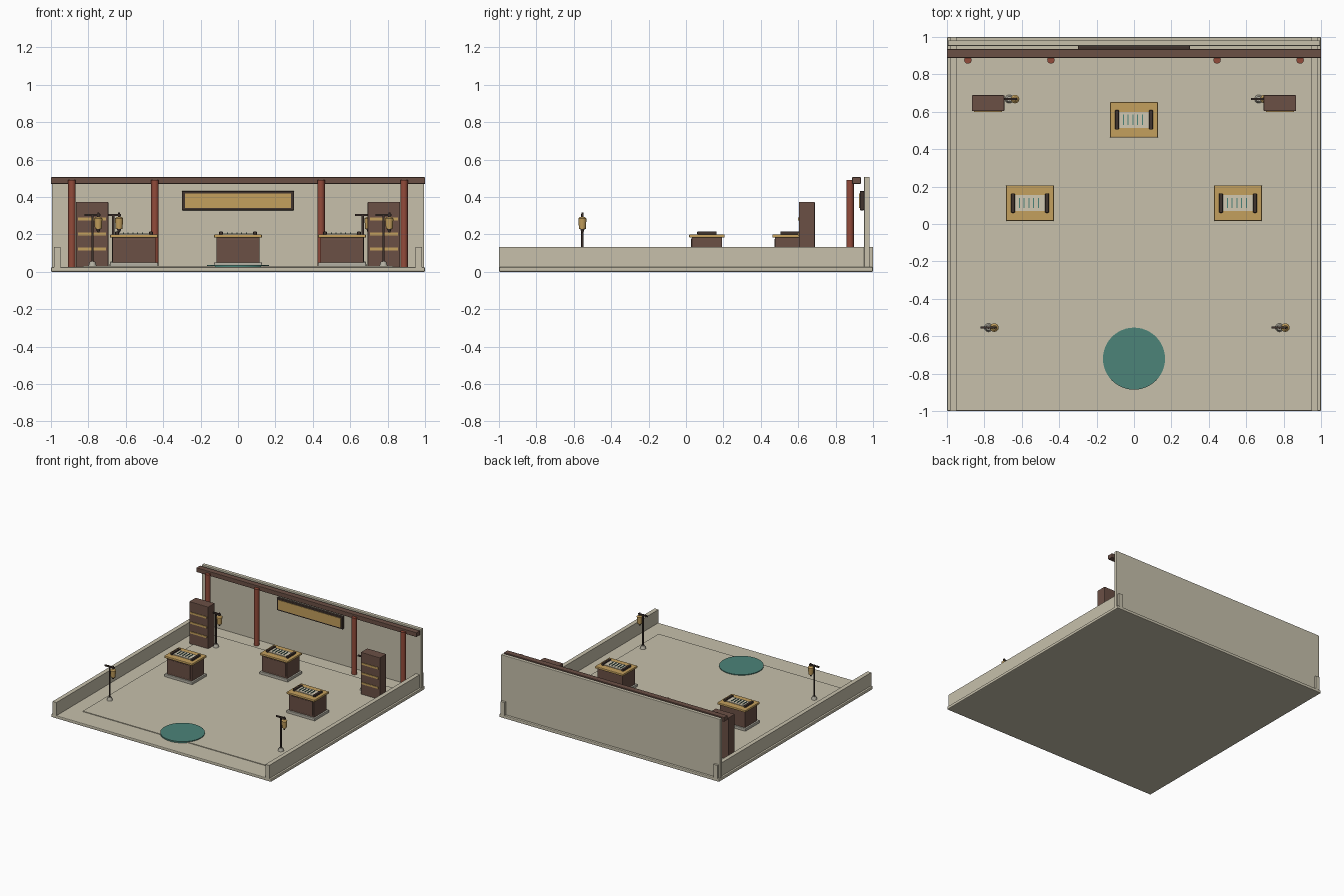
import bpy
import math

cube = bpy.data.objects.get("Cube")
if cube:
    bpy.data.objects.remove(cube, do_unlink=True)


def material(name, r, g, b):
    m = bpy.data.materials.new(name)
    m.use_nodes = True
    m.diffuse_color = (r, g, b, 1)
    m.node_tree.nodes["Principled BSDF"].inputs["Base Color"].default_value = (r, g, b, 1)
    return m


PLASTER = material("pale plaster", .57, .53, .41)
STONE = material("grey stone", .45, .43, .36)
WOOD = material("brown wood", .145, .08, .06)
DARK = material("dark wood", .05, .033, .027)
RED = material("red lacquer", .29, .07, .042)
GOLD = material("warm gold", .55, .35, .11)
TEAL = material("teal", .072, .23, .19)
PAPER = material("paper", .64, .58, .45)


def finish(ob, name, mat, bevel):
    ob.name = name
    ob.data.materials.append(mat)
    if bevel:
        mod = ob.modifiers.new("soft edges", 'BEVEL')
        mod.width = bevel
        mod.segments = 2
        mod.limit_method = 'ANGLE'
    return ob


def box(name, x, y, z, mat, bevel=0):
    """Box from (low, high) ranges on each axis."""
    centre = [(a + b) / 2 for a, b in (x, y, z)]
    bpy.ops.mesh.primitive_cube_add(size=1, location=centre)
    ob = bpy.context.object
    ob.scale = [b - a for a, b in (x, y, z)]
    bpy.ops.object.transform_apply(location=False, rotation=False, scale=True)
    return finish(ob, name, mat, bevel)


def block(name, cx, cy, w, d, z0, z1, mat, bevel=0):
    return box(name, (cx - w / 2, cx + w / 2), (cy - d / 2, cy + d / 2), (z0, z1), mat, bevel)


def tube(name, x, y, z0, z1, r0, r1, mat, sides=20):
    bpy.ops.mesh.primitive_cone_add(vertices=sides, radius1=r0, radius2=r1, depth=z1 - z0,
                                    location=(x, y, (z0 + z1) / 2))
    bpy.ops.object.shade_smooth_by_angle(angle=math.radians(40))
    return finish(bpy.context.object, name, mat, 0)


FLOOR = .03

# Floor, inlaid panel and entrance disc
block("floor_slab", 0, 0, 2, 2, 0, .025, PLASTER, .006)
block("floor_inlay", 0, 0, 1.66, 1.66, .02, FLOOR, PLASTER)
tube("entrance_disc", 0, -.72, .025, .036, .166, .166, TEAL, 48)

# Walls
for side, s in (("left", 1), ("right", -1)):
    block(side + "_wall", s * .967, 0, .035, 2, .02, .133, PLASTER)
box("back_wall", (-.995, .995), (.952, .982), (.02, .508), PLASTER, .004)

# Colonnade
box("roof_beam", (-1, 1), (.888, .935), (.47, .506), WOOD, .003)
for x in (-.888, -.444, .444, .888):
    tube("pillar", x, .877, .02, .49, .02, .02, RED)

# Wall panel
box("panel_frame", (-.3, .3), (.93, .952), (.328, .432), DARK, .005)
box("panel_face", (-.283, .283), (.926, .932), (.341, .418), GOLD)

# Shelf cabinets
for s in (-1, 1):
    block("cabinet", s * .78, .646, .174, .085, .025, .373, WOOD, .004)
    for z in (.123, .203, .283):
        block("cabinet_rail", s * .78, .603, .15, .008, z - .008, z + .008, GOLD)


def display_counter(x, y):
    block("counter_plinth", x, y, .257, .19, .02, .05, STONE, .005)
    block("counter_body", x, y, .23, .163, .045, .185, WOOD, .004)
    block("counter_front_panel", x, y - .081, .205, .008, .062, .175, WOOD, .002)
    block("counter_top", x, y, .256, .19, .182, .2, GOLD, .005)
    # Open scroll with inked columns
    block("scroll_sheet", x, y, .17, .086, .198, .206, PAPER)
    for s in (-1, 1):
        block("scroll_roller", x + s * .091, y, .02, .104, .198, .216, DARK, .004)
    for i in range(5):
        block("scroll_line", x - .057 + i * .0255, y, .005, .055, .205, .211, TEAL)


for x, y in ((0, .557), (-.556, .112), (.556, .112)):
    display_counter(x, y)


def lantern_stand(x, y):
    tube("stand_foot", x, y, .025, .055, .024, .014, STONE)
    tube("stand_pole", x, y, .04, .31, .0065, .0065, DARK, 12)
    block("stand_arm", x, y, .085, .011, .298, .309, DARK)
    lx = x + .031
    tube("lantern_tail", lx, y, .21, .23, .005, .012, DARK, 12)
    tube("lantern_body", lx, y, .228, .284, .018, .022, GOLD, 16)
    tube("lantern_cap", lx, y, .284, .294, .023, .012, GOLD, 16)
    tube("lantern_hook", lx, y, .29, .316, .007, .005, DARK, 12)


for s in (-1, 1):
    lantern_stand(s * .778, -.554)
    lantern_stand(s * .667, .668)
